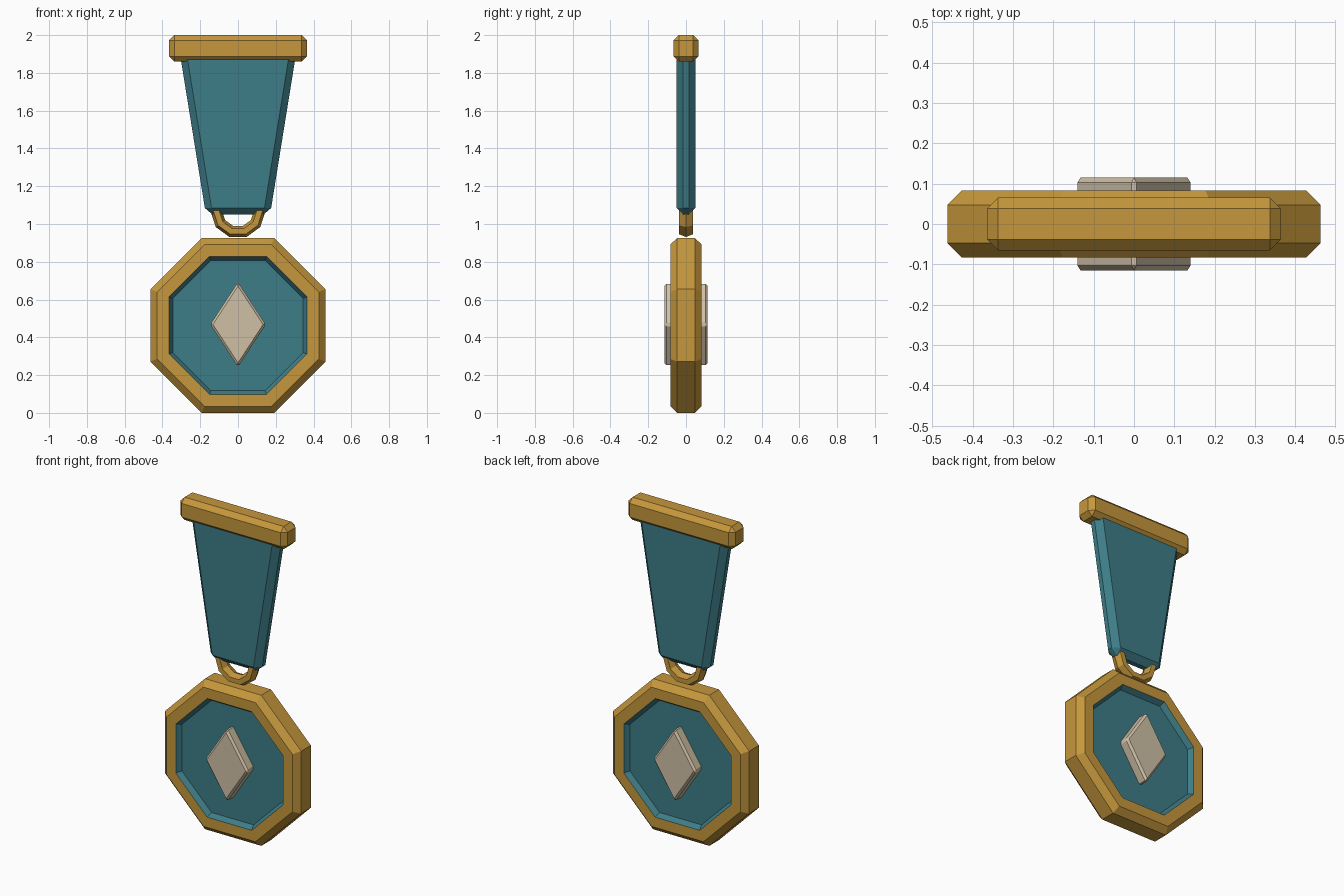
import bpy, bmesh
from math import pi, cos, sin

if "Cube" in bpy.data.objects:
    bpy.data.objects.remove(bpy.data.objects["Cube"], do_unlink=True)


def material(name, rgb):
    m = bpy.data.materials.new(name)
    m.use_nodes = True
    m.diffuse_color = (*rgb, 1)
    bsdf = next(n for n in m.node_tree.nodes if n.type == 'BSDF_PRINCIPLED')
    bsdf.inputs["Base Color"].default_value = (*rgb, 1)
    return m


gold = material("warm gold", (0.56, 0.31, 0.045))
teal = material("deep teal", (0.048, 0.205, 0.246))
cream = material("pale cream", (0.63, 0.53, 0.38))


def finish(bm, name, *mats):
    bmesh.ops.recalc_face_normals(bm, faces=bm.faces)
    mesh = bpy.data.meshes.new(name)
    bm.to_mesh(mesh)
    bm.free()
    for m in mats:
        mesh.materials.append(m)
    obj = bpy.data.objects.new(name, mesh)
    bpy.context.collection.objects.link(obj)
    return obj


def loft(bm, rings, cyclic=False):
    """Bridge equal rings of points; cap the ends unless cyclic."""
    loops = [[bm.verts.new(p) for p in ring] for ring in rings]
    n = len(loops[0])
    pairs = list(zip(loops, loops[1:])) + ([(loops[-1], loops[0])] if cyclic else [])
    for a, b in pairs:
        for i in range(n):
            j = (i + 1) % n
            bm.faces.new((a[i], a[j], b[j], b[i]))
    if not cyclic:
        bm.faces.new(loops[0])
        bm.faces.new(loops[-1])


def slab(name, outline, depth, chamfer, mat):
    """Chamfered plate: an x-z outline given thickness in y."""
    bm = bmesh.new()
    loft(bm, [[(x, y, z) for x, z in outline] for y in (-depth, depth)])
    obj = finish(bm, name, mat)
    mod = obj.modifiers.new("chamfer", 'BEVEL')
    mod.width = chamfer
    mod.segments = 1
    mod.limit_method = 'NONE'
    return obj


# Top bar and tapered ribbon
slab("top_bar", [(-0.365, 1.86), (0.365, 1.86), (0.365, 2.0), (-0.365, 2.0)],
     0.066, 0.028, gold)
slab("ribbon", [(-0.17, 1.05), (0.17, 1.05), (0.312, 1.93), (-0.312, 1.93)],
     0.05, 0.035, teal)

# Hanging ring: ten segments with a six-sided tube
bm = bmesh.new()
rings = []
for i in range(10):
    a = 2 * pi * i / 10
    ring = []
    for j in range(6):
        t = 2 * pi * j / 6
        r = 0.115 + 0.031 * cos(t)
        ring.append((r * cos(a), 0.042 * sin(t), 1.07 + r * sin(a)))
    rings.append(ring)
loft(bm, rings, cyclic=True)
finish(bm, "hanging_ring", gold)

# Octagonal medal: gold rim with a recessed teal field on both sides
CENTRE, FIELD = 0.463, 0.365
half = [(0.345, -0.053), (FIELD, -0.083), (0.428, -0.083), (0.463, -0.047)]
profile = half + [(r, -y) for r, y in reversed(half)]
bm = bmesh.new()
rings = []
for apothem, y in profile:
    r = apothem / cos(pi / 8)
    angles = [pi / 8 + i * pi / 4 for i in range(8)]
    rings.append([(r * cos(a), y, CENTRE + r * sin(a)) for a in angles])
loft(bm, rings)
limit = FIELD / cos(pi / 8) + 0.001
for f in bm.faces:
    reach = max(((v.co.x ** 2 + (v.co.z - CENTRE) ** 2) ** 0.5) for v in f.verts)
    f.material_index = 1 if reach < limit else 0
finish(bm, "medal", gold, teal)

# Diamond emblem passing through the medal
slab("diamond", [(0, 0.243), (0.147, 0.468), (0, 0.693), (-0.147, 0.468)],
     0.115, 0.012, cream)
